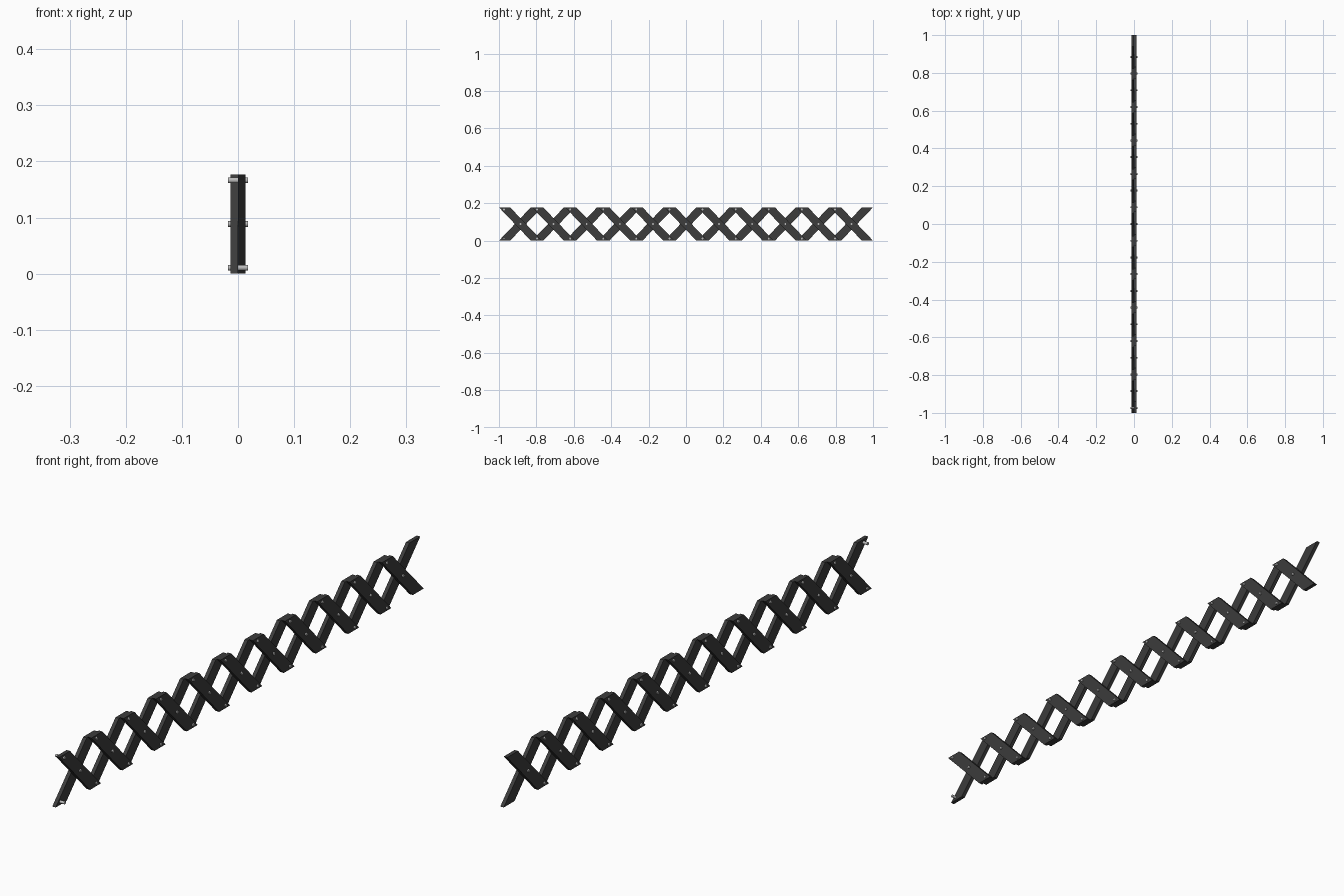
import bpy, bmesh, math
from mathutils import Matrix

if "Cube" in bpy.data.objects:
    bpy.data.objects.remove(bpy.data.objects["Cube"])

COUNT, PITCH = 11, 0.177      # number of crossings and their spacing
H = 0.177                     # overall height
T = 0.0132                    # thickness of one bar layer
OUT, INN = 0.1145, 0.055      # outer / inner reach of the slanted bar ends
Z_LOW, Z_MID, Z_TOP = 0.0105, H / 2, H - 0.0105


def material(name, c):
    m = bpy.data.materials.new(name)
    m.diffuse_color = (c, c, c, 1)
    m.use_nodes = True
    m.node_tree.nodes["Principled BSDF"].inputs["Base Color"].default_value = m.diffuse_color
    return m


dark = material("dark_metal", 0.045)
steel = material("steel", 0.5)


def finish(bm, name, mat):
    bmesh.ops.recalc_face_normals(bm, faces=bm.faces)
    me = bpy.data.meshes.new(name)
    bm.to_mesh(me)
    bm.free()
    me.materials.append(mat)
    ob = bpy.data.objects.new(name, me)
    bpy.context.collection.objects.link(ob)
    return ob


# slanted flat bar with ends cut level; side=+1 falls towards +y, -1 rises
def bar_mesh(name, side):
    bm = bmesh.new()
    profile = [(-OUT, H), (-INN, H), (OUT, 0), (INN, 0)]
    x0 = 0 if side > 0 else -T
    vs = [bm.verts.new((x0, side * y, z)) for y, z in profile]
    face = bm.faces.new(vs)
    ext = bmesh.ops.extrude_face_region(bm, geom=[face])
    for v in ext["geom"]:
        if isinstance(v, bmesh.types.BMVert):
            v.co.x += T
    return finish(bm, name, dark)


# round pin through both layers
def pin(name, y, z):
    bm = bmesh.new()
    bmesh.ops.create_cone(bm, cap_ends=True, segments=16, radius1=0.005,
                          radius2=0.005, depth=0.035,
                          matrix=Matrix.Rotation(math.pi / 2, 4, 'Y'))
    for f in bm.faces:
        f.smooth = len(f.verts) == 4
    for e in bm.edges:
        e.smooth = all(len(f.verts) == 4 for f in e.link_faces)
    ob = finish(bm, name, steel)
    ob.location = (0, y, z)


for i in range(COUNT):
    y = (i - (COUNT - 1) / 2) * PITCH
    # crossing pair of bars
    bar_mesh(f"falling_bar_{i}", 1).location.y = y
    bar_mesh(f"rising_bar_{i}", -1).location.y = y
    # centre pivot, plus the top and bottom pins on the -y side of the crossing
    pin(f"centre_pin_{i}", y, Z_MID)
    pin(f"top_pin_{i}", y - PITCH / 2, Z_TOP)
    pin(f"bottom_pin_{i}", y - PITCH / 2, Z_LOW)
